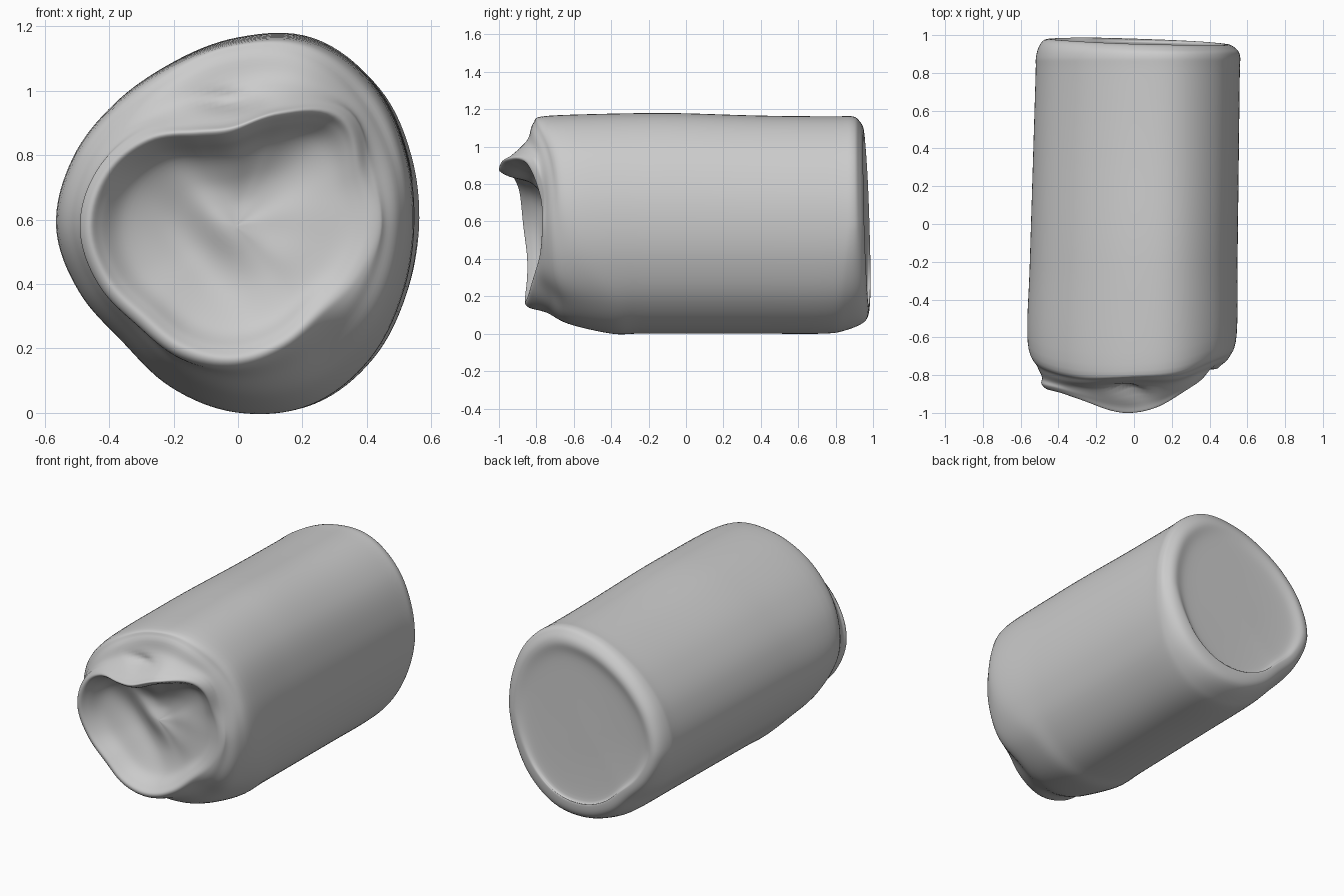
import bpy, bmesh, math
from math import sin, cos, pi, exp

if "Cube" in bpy.data.objects:
    bpy.data.objects.remove(bpy.data.objects["Cube"])

N, SUB, CZ = 128, 6, 0.578

# Radial profiles: 16 values each, counter-clockwise in the front view from +x
OUTLINE = [.55, .57, .605, .615, .57, .535, .53, .545, .555, .525, .50, .535, .573, .595, .58, .555]
SHOULDER_Y = [-.58, -.62, -.66, -.72, -.74, -.74, -.72, -.68, -.62, -.55, -.50, -.42, -.40, -.40, -.42, -.52]
RIM = [.42, .42, .47, .38, .305, .315, .38, .43, .45, .43, .40, .41, .41, .39, .37, .39]
RIM_Y = [-.77, -.78, -.85, -.965, -1.0, -.985, -.93, -.89, -.87, -.85, -.85, -.86, -.86, -.84, -.81, -.78]


def catmull(a, b, c, d, t):
    return .5 * (2 * b + (c - a) * t + (2 * a - 5 * b + 4 * c - d) * t * t
                 + (3 * b - a - 3 * c + d) * t ** 3)


def around(table, th):
    u = th / (2 * pi) * len(table)
    i = int(u)
    return catmull(*[table[(i + k) % len(table)] for k in (-1, 0, 1, 2)], u - i)


def lerp(a, b, t):
    return a + (b - a) * t


def profile(th):
    """(radius, y) points from the middle of the back to the middle of the front."""
    R, S = around(OUTLINE, th), around(SHOULDER_Y, th)
    cr, cy = around(RIM, th), around(RIM_Y, th)
    low = max(0, -sin(th))
    tilt = -.014 * (sin(th) + cos(th))
    top = exp(-((th - pi / 2) / .6) ** 2)
    d = abs((th + .15 + pi) % (2 * pi) - pi)
    soft = exp(-(d / .65) ** 4)  # right side rolls over without a rim
    mr, my = R * (.91 + .03 * top + .02 * soft), lerp(S, cy, .5 - .2 * top + .15 * soft)
    floor = -.725 - .025 * soft
    return [
        # back end: shallow dish, rim, rounded corner
        (0, .945), (.4 * R, .945 + .3 * tilt), (.72 * R, .95 + .7 * tilt),
        ((.87 - .12 * low) * R, .967 + tilt), ((.955 - .07 * low) * R, .945 + tilt),
        ((1 - .03 * low) * R, .89 - .04 * low),
        # long body
        (R, .79 - .06 * low), (R, .4), (R, 0), (R, -.25), (R, S),
        # front chamfer, shelf, lip crest
        (mr, my),
        (lerp(mr, cr, .5) + .015 * top, lerp(my, cy, .5 + .2 * soft) + .06 * top),
        (cr + .03, cy + (.025 + .02 * top) * (1 - .8 * soft)), (cr, cy),
        (cr - .035, lerp(cy, floor, .2)),
        # hollow
        (.77 * cr, lerp(cy, floor, .62)), (.5 * cr, lerp(cy, floor, .88)),
        (.25 * cr, lerp(floor, -.73, .6)), (0, -.73)]


def shape(x, y, z):
    x += .012 * y
    if x < 0:  # left flank narrows towards the back
        x *= 1 - .035 * max(0, y + .5)
    if z > CZ:  # gentle swell along the top
        z += .018 * (z - CZ) / .58 * exp(-((y + .15) / .45) ** 2)
    if y < -.6:
        # diagonal fold in the hollow
        along, across = (x + .06) * -.65 + (z - .6) * .76, (x + .06) * .76 + (z - .6) * .65
        y -= .03 * exp(-(across / .06) ** 2 - (along / .17) ** 2)
        y += .02 * exp(-((across + .13) / .07) ** 2 - (along / .25) ** 2)
        # small oval dimple on the lip
        y += .04 * exp(-((x + .03) / .09) ** 2 - ((z - .97) / .028) ** 2)
    return x, y, z


bm = bmesh.new()
columns = []
back = bm.verts.new(shape(0, .945, CZ))
front = bm.verts.new(shape(0, -.73, CZ))
for j in range(N):
    th = 2 * pi * j / N
    p = profile(th)
    col = []
    for i in range(len(p) - 1):
        q = [p[max(i - 1, 0)], p[i], p[i + 1], p[min(i + 2, len(p) - 1)]]
        for k in range(SUB):
            if i == 0 and k == 0:
                continue
            r, y = [catmull(*[v[a] for v in q], k / SUB) for a in (0, 1)]
            col.append(bm.verts.new(shape(r * cos(th), y, CZ + r * sin(th))))
    columns.append(col)

# Skin the columns and close both ends
for j in range(N):
    a, b = columns[j], columns[(j + 1) % N]
    bm.faces.new((back, a[0], b[0]))
    bm.faces.new((front, b[-1], a[-1]))
    for i in range(len(a) - 1):
        bm.faces.new((a[i], a[i + 1], b[i + 1], b[i]))
bmesh.ops.recalc_face_normals(bm, faces=bm.faces)
for f in bm.faces:
    f.smooth = True

mesh = bpy.data.meshes.new("log_body")
bm.to_mesh(mesh)
bm.free()
body = bpy.data.objects.new("log_body", mesh)
bpy.context.collection.objects.link(body)
